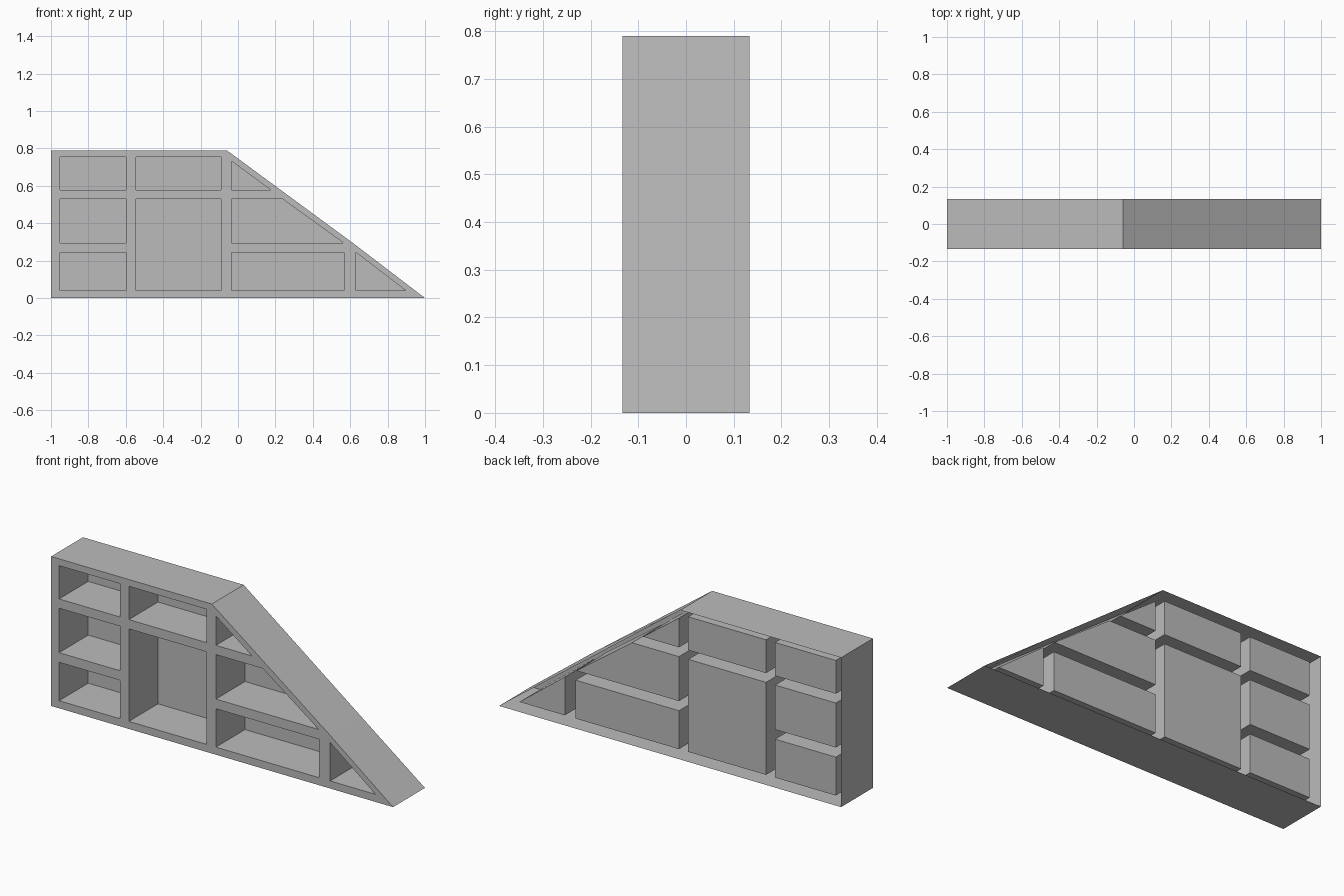
import bpy, bmesh
from mathutils import Vector

if "Cube" in bpy.data.objects:
    bpy.data.objects.remove(bpy.data.objects["Cube"])

FRONT, BACK, POCKET = -0.133, 0.133, 0.11

mat = bpy.data.materials.new("plain grey")
mat.diffuse_color = (0.5, 0.5, 0.5, 1)
mat.use_nodes = True
mat.node_tree.nodes["Principled BSDF"].inputs["Base Color"].default_value = mat.diffuse_color


def rect(x0, x1, z0, z1):
    return [(x0, z0), (x1, z0), (x1, z1), (x0, z1)]


# Outline of the sloping shelf (front edge bends very slightly on the slope)
outline = [(-1, 0), (1, 0), (0.62, 0.29), (-0.06, 0.79), (-1, 0.79)]
outline_back = [(-1, 0), (1, 0), (0.62, 0.283), (-0.06, 0.79), (-1, 0.79)]

# Compartments
rows = [(0.04, 0.243), (0.294, 0.529), (0.578, 0.754)]
pockets = [rect(-0.953, -0.598, *r) for r in rows]
pockets += [
    rect(-0.545, -0.09, 0.04, 0.529),
    rect(-0.545, -0.09, *rows[2]),
    rect(-0.036, 0.568, *rows[0]),
    [(-0.036, 0.294), (0.565, 0.294), (0.239, 0.529), (-0.036, 0.529)],
    [(-0.036, 0.578), (0.175, 0.578), (-0.036, 0.733)],
    [(0.632, 0.04), (0.897, 0.04), (0.632, 0.243)],
]

bm = bmesh.new()
front_edges = []


def sleeve(front_pts, back_pts, y_back, cap):
    """Front loop joined to a back loop by side walls, optionally closed behind."""
    f = [bm.verts.new((x, FRONT, z)) for x, z in front_pts]
    b = [bm.verts.new((x, y_back, z)) for x, z in back_pts]
    n = len(f)
    for i in range(n):
        j = (i + 1) % n
        front_edges.append(bm.edges.new((f[i], f[j])))
        bm.faces.new((f[i], f[j], b[j], b[i]))
    if cap:
        bm.faces.new(b)


# Outer shell, open at the back, and closed compartments
sleeve(outline, outline_back, BACK, False)
for p in pockets:
    sleeve(p, p, POCKET, True)

# Front plate with the compartment openings left free
res = bmesh.ops.triangle_fill(bm, edges=front_edges, use_beauty=True,
                              use_dissolve=False, normal=Vector((0, -1, 0)))
plate = [g for g in res["geom"] if isinstance(g, bmesh.types.BMFace)]
bmesh.ops.recalc_face_normals(bm, faces=bm.faces[:])
if plate and plate[0].normal.y > 0:
    bmesh.ops.reverse_faces(bm, faces=bm.faces[:])

me = bpy.data.meshes.new("sloping_shelf")
bm.to_mesh(me)
bm.free()
me.materials.append(mat)
bpy.context.collection.objects.link(bpy.data.objects.new("sloping_shelf", me))
